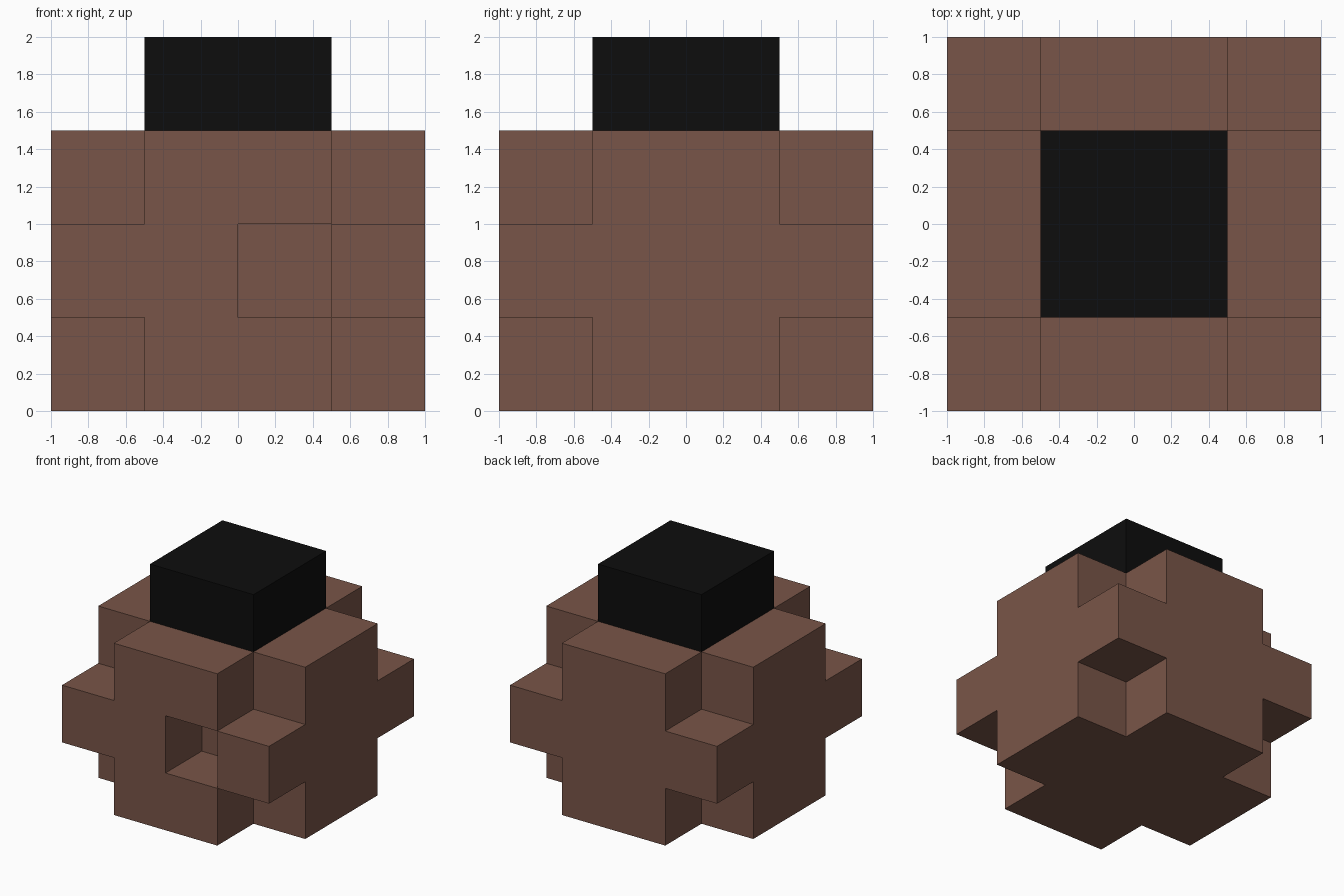
import bpy, bmesh
from itertools import product
from mathutils import Vector

if "Cube" in bpy.data.objects:
    bpy.data.objects.remove(bpy.data.objects["Cube"])

S = 0.5  # size of one block


def material(name, rgb):
    m = bpy.data.materials.new(name)
    m.diffuse_color = (*rgb, 1)
    m.use_nodes = True
    m.node_tree.nodes["Principled BSDF"].inputs["Base Color"].default_value = m.diffuse_color
    return m


def block_object(name, cells, mat):
    """Skin a set of unit blocks (ix, iy, iz), keeping only exposed faces."""
    bm = bmesh.new()
    verts = {}

    def vert(p):
        if p not in verts:
            verts[p] = bm.verts.new(((p[0] - 2) * S, (p[1] - 2) * S, p[2] * S))
        return verts[p]

    for cell in sorted(cells):
        for axis, side in product(range(3), (0, 1)):
            neighbour = list(cell)
            neighbour[axis] += 2 * side - 1
            if tuple(neighbour) in cells:
                continue
            u, v = (axis + 1) % 3, (axis + 2) % 3
            ring = []
            for du, dv in ((0, 0), (1, 0), (1, 1), (0, 1)):
                p = list(cell)
                p[axis] += side
                p[u] += du
                p[v] += dv
                ring.append(vert(tuple(p)))
            bm.faces.new(ring if side else ring[::-1])
    mesh = bpy.data.meshes.new(name)
    bm.to_mesh(mesh)
    bm.free()
    mesh.materials.append(mat)
    obj = bpy.data.objects.new(name, mesh)
    bpy.context.collection.objects.link(obj)
    return obj


brown = material("brown", (0.191, 0.091, 0.065))
black = material("black", (0.004, 0.004, 0.004))

# Body: 4 x 4 x 3 blocks with the vertical corners cut away above and below the middle
body = {(x, y, z) for x, y, z in product(range(4), range(4), range(3))
        if z == 1 or x in (1, 2) or y in (1, 2)}
# Square hollow in the front
body.discard((2, 0, 1))
block_object("body", body, brown)

# Black cap on top
bpy.ops.mesh.primitive_cube_add(size=1, location=Vector((0, 0, 1.75)))
cap = bpy.context.object
cap.name = "top_cap"
cap.scale = (1, 1, 0.5)
bpy.ops.object.transform_apply(location=False, rotation=False, scale=True)
cap.data.materials.append(black)
